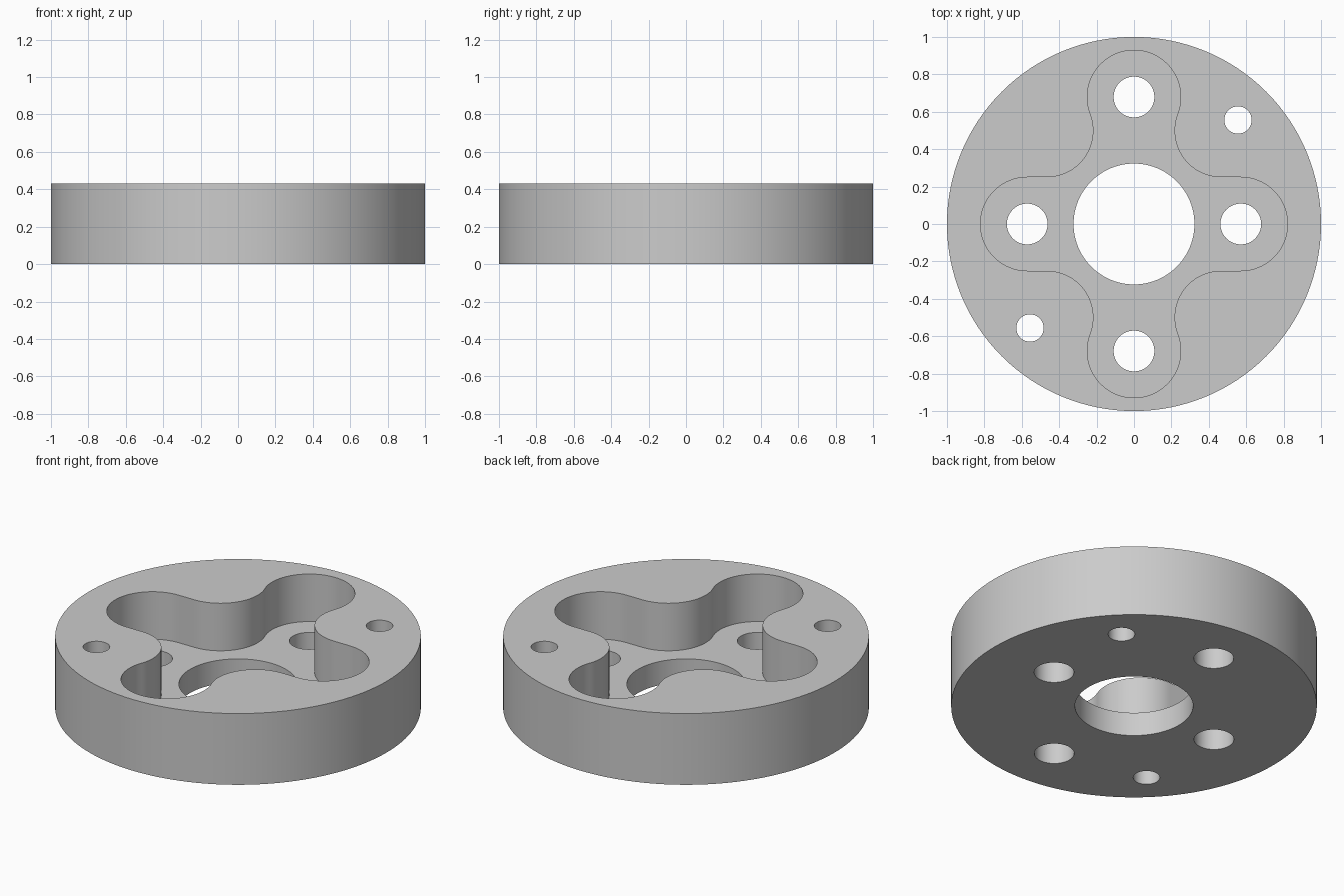
import bpy, bmesh
from math import sin, cos, radians, sqrt, atan2, degrees

HEIGHT, FLOOR = 0.43, 0.143
LOBE_R, LOBE_X, LOBE_Y = 0.25, 0.571, 0.679
HOLE_R, PIN_R, PIN_POS, BORE_R = 0.109, 0.073, 0.556, 0.323

cube = bpy.data.objects.get("Cube")
if cube:
    bpy.data.objects.remove(cube, do_unlink=True)

metal = bpy.data.materials.new("plain grey")
metal.use_nodes = True
grey = (0.6, 0.6, 0.6, 1)
metal.diffuse_color = grey
metal.node_tree.nodes["Principled BSDF"].inputs["Base Color"].default_value = grey


def arc(cx, cy, r, start, end, n):
    angles = [radians(start + (end - start) * i / n) for i in range(n + 1)]
    return [(cx + r * cos(a), cy + r * sin(a)) for a in angles]


def prism(name, outline, z0, z1):
    """Extrude a closed counter-clockwise outline from z0 to z1."""
    bm = bmesh.new()
    face = bm.faces.new([bm.verts.new((x, y, z0)) for x, y in outline])
    top = bmesh.ops.extrude_face_region(bm, geom=[face])["geom"]
    bmesh.ops.translate(bm, vec=(0, 0, z1 - z0),
                        verts=[v for v in top if isinstance(v, bmesh.types.BMVert)])
    bmesh.ops.recalc_face_normals(bm, faces=bm.faces)
    mesh = bpy.data.meshes.new(name)
    bm.to_mesh(mesh)
    bm.free()
    mesh.materials.append(metal)
    obj = bpy.data.objects.new(name, mesh)
    bpy.context.collection.objects.link(obj)
    return obj


def disc(cx, cy, r, n):
    return arc(cx, cy, r, 0, 360, n)[:-1]


# Four-lobed pocket: one quadrant of tangent arcs, mirrored to the rest
fillet_y = 2 * LOBE_R
fillet_x = sqrt(fillet_y ** 2 - (LOBE_Y - fillet_y) ** 2)
meet = degrees(atan2(LOBE_Y - fillet_y, -fillet_x))
quarter = (arc(LOBE_X, 0, LOBE_R, 0, 90, 24)
           + arc(fillet_x, fillet_y, LOBE_R, 270, meet, 28)
           + arc(0, LOBE_Y, LOBE_R, meet - 180, 90, 28)[1:])
half = quarter + [(-x, y) for x, y in reversed(quarter[:-1])]
pocket = half + [(x, -y) for x, y in reversed(half[1:-1])]

# Round body and everything cut out of it
body = prism("flange_body", disc(0, 0, 1, 128), 0, HEIGHT)
cutters = [prism("pocket_cutter", pocket, FLOOR, HEIGHT + 0.1)]
holes = [(0, 0, BORE_R, 96)]
for s in (-1, 1):
    holes += [(s * LOBE_X, 0, HOLE_R, 48), (0, s * LOBE_Y, HOLE_R, 48),
              (s * PIN_POS, s * PIN_POS, PIN_R, 40)]
cutters += [prism("hole_cutter", disc(*h), -0.1, HEIGHT + 0.2) for h in holes]

bpy.ops.object.select_all(action='DESELECT')
body.select_set(True)
bpy.context.view_layer.objects.active = body
for cutter in cutters:
    mod = body.modifiers.new("cut", 'BOOLEAN')
    mod.operation, mod.solver, mod.object = 'DIFFERENCE', 'EXACT', cutter
    bpy.ops.object.modifier_apply(modifier=mod.name)
    bpy.data.objects.remove(cutter, do_unlink=True)

bpy.ops.object.shade_smooth_by_angle(angle=radians(30))
